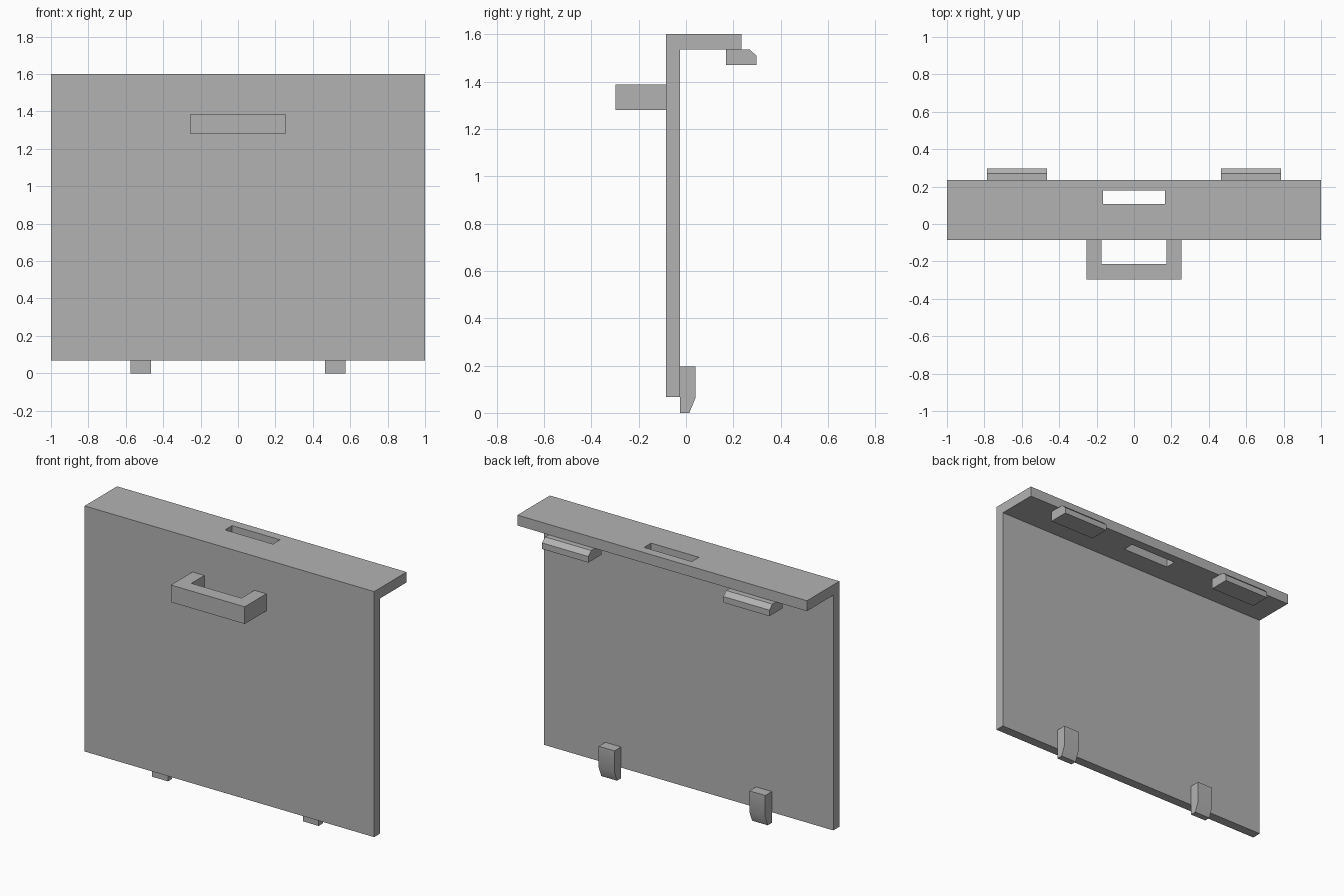
import bpy
import bmesh
from mathutils import Vector

default = bpy.data.objects.get("Cube")
if default:
    bpy.data.objects.remove(default, do_unlink=True)

# Single grey plastic
grey = bpy.data.materials.new("grey plastic")
grey.use_nodes = True
colour = (0.45, 0.45, 0.45, 1)
grey.diffuse_color = colour
grey.node_tree.nodes["Principled BSDF"].inputs["Base Color"].default_value = colour


def extrude(name, outline, place, direction):
    """Extrude a flat outline, placed in space by a function, along a vector."""
    bm = bmesh.new()
    face = bm.faces.new([bm.verts.new(place(a, b)) for a, b in outline])
    side = bmesh.ops.extrude_face_region(bm, geom=[face])["geom"]
    verts = [v for v in side if isinstance(v, bmesh.types.BMVert)]
    bmesh.ops.translate(bm, verts=verts, vec=Vector(direction))
    bmesh.ops.recalc_face_normals(bm, faces=bm.faces)
    mesh = bpy.data.meshes.new(name)
    bm.to_mesh(mesh)
    bm.free()
    mesh.materials.append(grey)
    obj = bpy.data.objects.new(name, mesh)
    bpy.context.collection.objects.link(obj)
    return obj


def side_part(name, profile, x0, x1):
    """Side profile (y, z) extruded from x0 to x1."""
    return extrude(name, profile, lambda y, z: (x0, y, z), (x1 - x0, 0, 0))


def plan_part(name, plan, z0, z1):
    """Plan outline (x, y) extruded from z0 to z1."""
    return extrude(name, plan, lambda x, y: (x, y, z0), (0, 0, z1 - z0))


def select_only(obj):
    bpy.ops.object.select_all(action="DESELECT")
    obj.select_set(True)
    bpy.context.view_layer.objects.active = obj


# Front panel with its top ledge, one L-shaped section
panel = side_part("panel_and_ledge", [
    (-0.085, 0.067), (-0.025, 0.067), (-0.025, 1.535),
    (0.235, 1.535), (0.235, 1.6), (-0.085, 1.6)], -1, 1)

# Slot through the ledge
cutter = plan_part("slot_cutter", [
    (-0.165, 0.108), (0.165, 0.108), (0.165, 0.178), (-0.165, 0.178)], 1.4, 1.7)
cutter.hide_render = True
slot = panel.modifiers.new("slot", "BOOLEAN")
slot.operation = "DIFFERENCE"
slot.solver = "EXACT"
slot.object = cutter
select_only(panel)
bpy.ops.object.modifier_apply(modifier=slot.name)
bpy.data.objects.remove(cutter, do_unlink=True)

# U-shaped pull handle
plan_part("handle", [
    (-0.255, -0.085), (-0.255, -0.298), (0.255, -0.298), (0.255, -0.085),
    (0.173, -0.085), (0.173, -0.213), (-0.173, -0.213), (-0.173, -0.085)],
    1.28, 1.387)

# Paired catches under the ledge and locating tabs at the foot
catch = [(0.17, 1.47), (0.298, 1.47), (0.298, 1.508), (0.27, 1.535), (0.17, 1.535)]
tab = [(-0.025, 0), (0.014, 0), (0.04, 0.063), (0.04, 0.196), (-0.025, 0.196)]
for label, side in (("left", 1), ("right", -1)):
    side_part(label + "_upper_catch", catch, side * 0.466, side * 0.785)
    foot = side_part(label + "_lower_tab", tab, side * 0.466, side * 0.575)
    select_only(foot)
    bpy.ops.object.shade_smooth_by_angle()
